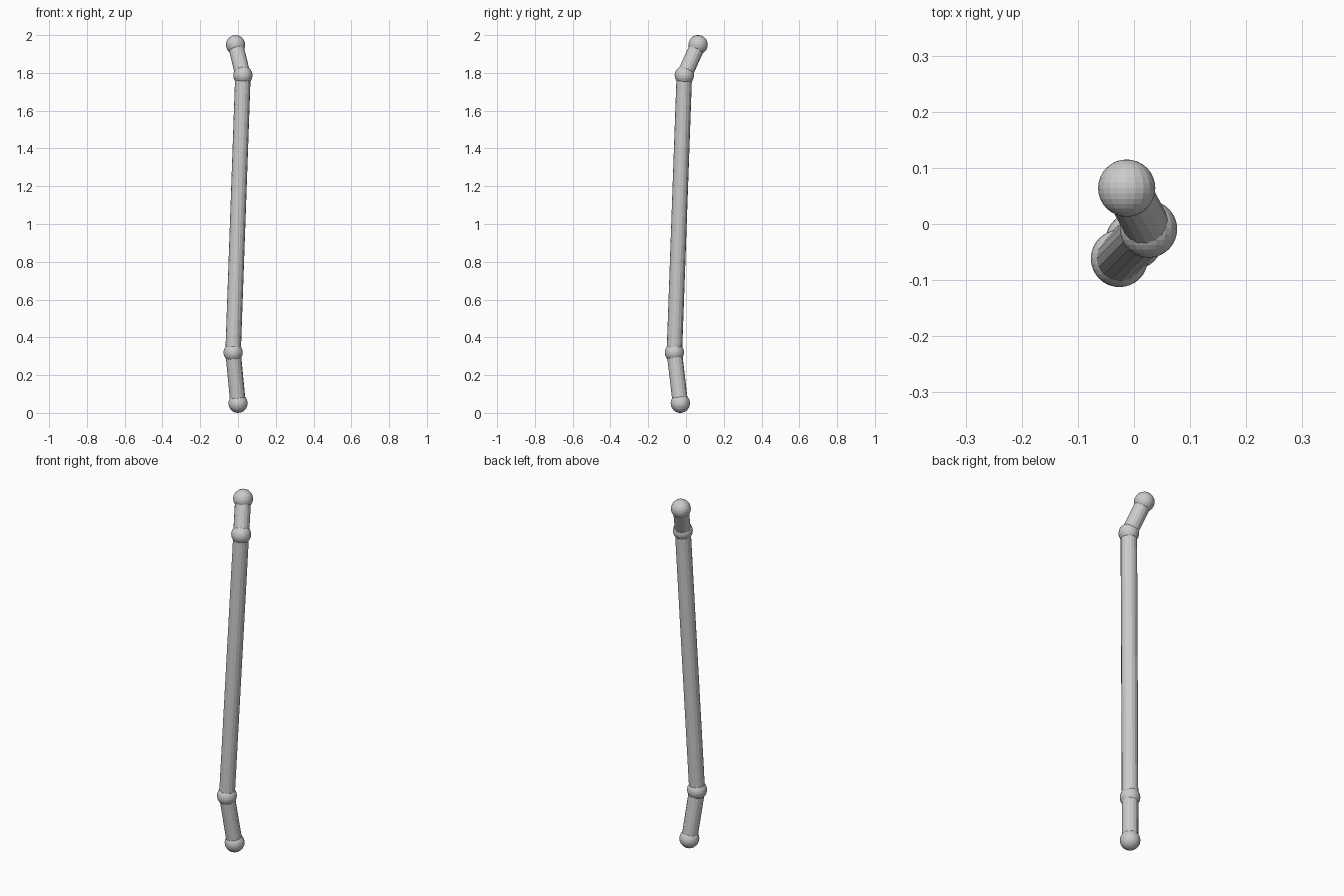
import bpy
from math import pi
from mathutils import Vector

if "Cube" in bpy.data.objects:
    bpy.data.objects.remove(bpy.data.objects["Cube"])

BALL_R, TUBE_R = 0.051, 0.041
joints = [Vector(p) for p in (
    (0.0, -0.03, 0.051),
    (-0.026, -0.0615, 0.32),
    (0.026, -0.009, 1.787),
    (-0.013, 0.064, 1.949),
)]


def ball(name, centre):
    bpy.ops.mesh.primitive_uv_sphere_add(segments=20, ring_count=16, radius=BALL_R,
                                         location=centre, rotation=(pi / 2, 0, 0))
    bpy.context.object.name = name


def tube(name, a, b):
    d = b - a
    bpy.ops.mesh.primitive_cylinder_add(vertices=16, radius=TUBE_R, depth=d.length,
                                        location=(a + b) / 2)
    o = bpy.context.object
    o.name = name
    o.rotation_euler = d.to_track_quat('Z', 'Y').to_euler()


# Round joints and end caps
for name, p in zip(("bottom_ball", "lower_joint", "upper_joint", "top_ball"), joints):
    ball(name, p)

# Straight pipes between the joints
for name, a, b in zip(("lower_pipe", "main_pipe", "upper_pipe"), joints, joints[1:]):
    tube(name, a, b)
